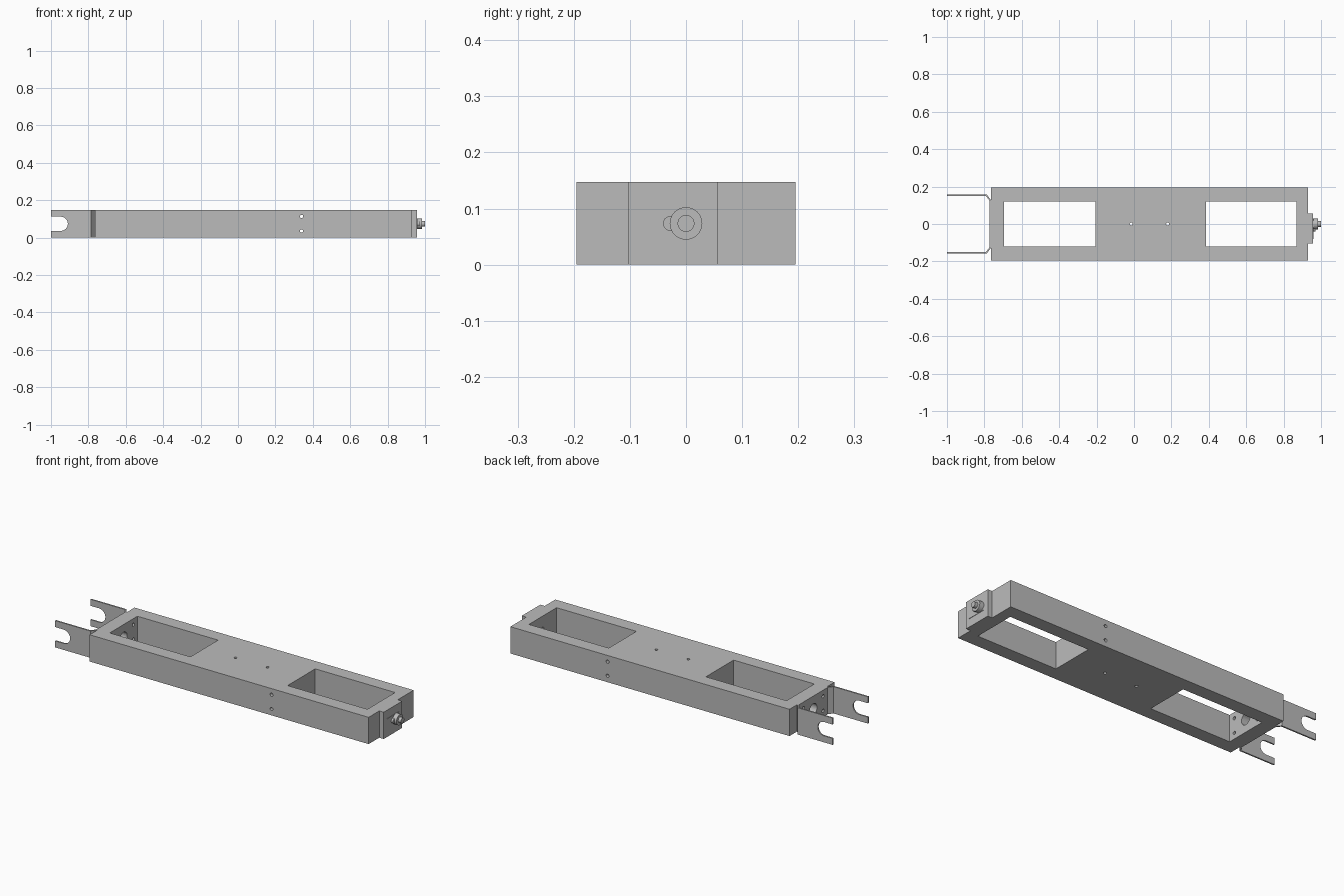
import bpy
import bmesh
import math
from mathutils import Matrix, Vector

cube = bpy.data.objects.get("Cube")
if cube:
    bpy.data.objects.remove(cube, do_unlink=True)

grey = bpy.data.materials.new("machined_grey")
grey.use_nodes = True
grey.diffuse_color = (0.5, 0.5, 0.5, 1)
grey.node_tree.nodes["Principled BSDF"].inputs["Base Color"].default_value = (0.5, 0.5, 0.5, 1)

HEIGHT = 0.147
MID = HEIGHT / 2


def finish(name, bm):
    bmesh.ops.recalc_face_normals(bm, faces=bm.faces)
    mesh = bpy.data.meshes.new(name)
    bm.to_mesh(mesh)
    bm.free()
    mesh.materials.append(grey)
    obj = bpy.data.objects.new(name, mesh)
    bpy.context.collection.objects.link(obj)
    return obj


def box(name, lo, hi):
    lo, hi = Vector(lo), Vector(hi)
    bm = bmesh.new()
    bmesh.ops.create_cube(bm, size=1)
    bmesh.ops.scale(bm, vec=hi - lo, verts=bm.verts)
    bmesh.ops.translate(bm, vec=(lo + hi) / 2, verts=bm.verts)
    return finish(name, bm)


def rod(name, start, end, radius, sides=32):
    start, end = Vector(start), Vector(end)
    axis = end - start
    turn = axis.to_track_quat('Z', 'Y').to_matrix().to_4x4()
    bm = bmesh.new()
    bmesh.ops.create_cone(bm, cap_ends=True, segments=sides, radius1=radius,
                          radius2=radius, depth=axis.length,
                          matrix=Matrix.Translation((start + end) / 2) @ turn)
    return finish(name, bm)


def extrude(name, points, direction):
    bm = bmesh.new()
    face = bm.faces.new([bm.verts.new(p) for p in points])
    new = bmesh.ops.extrude_face_region(bm, geom=[face])["geom"]
    verts = [g for g in new if isinstance(g, bmesh.types.BMVert)]
    bmesh.ops.translate(bm, vec=direction, verts=verts)
    return finish(name, bm)


def cut(target, cutters):
    for cutter in cutters:
        cutter.hide_render = True
        mod = target.modifiers.new("cut", 'BOOLEAN')
        mod.operation = 'DIFFERENCE'
        mod.solver = 'EXACT'
        mod.object = cutter
        bpy.context.view_layer.objects.active = target
        bpy.ops.object.modifier_apply(modifier=mod.name)


def smooth(obj):
    bpy.ops.object.select_all(action='DESELECT')
    obj.select_set(True)
    bpy.context.view_layer.objects.active = obj
    bpy.ops.object.shade_smooth_by_angle(angle=math.radians(30))


# Main bar
body = box("main_bar", (-0.765, -0.195, 0), (0.93, 0.195, HEIGHT))
pockets = [box("pocket_cutter", (a, -0.12, -0.1), (b, 0.12, 0.3))
           for a, b in ((-0.695, -0.205), (0.385, 0.87))]
drills = [rod("drill_cutter", (x, 0, -0.1), (x, 0, 0.3), 0.008, 16) for x in (-0.015, 0.18)]
drills += [rod("drill_cutter", (0.34, -0.3, z), (0.34, 0.3, z), 0.009, 16) for z in (0.035, 0.113)]
drills.append(rod("drill_cutter", (0.85, 0, MID), (0.945, 0, MID), 0.012, 16))

# Mounting holes shared by the end wall and the bracket
mount = [rod("mount_cutter", (-0.82, 0, MID), (-0.66, 0, MID), 0.032)]
mount += [rod("mount_cutter", (-0.82, y, MID + dz), (-0.66, y, MID + dz), 0.009, 16)
          for y in (-0.085, 0.085) for dz in (-0.04, 0.04)]
cut(body, pockets + drills + mount)

# Bracket back with angled corners
T = 0.008
half = [(-0.765, 0.128), (-0.787, 0.157), (-0.80, 0.157), (-0.80, 0.157 - T),
        (-0.791, 0.157 - T), (-0.765 - T, 0.125)]
outline = half + [(x, -y) for x, y in reversed(half)]
back = extrude("bracket_back", [(x, y, 0) for x, y in outline], (0, 0, HEIGHT))
cut(back, mount)

# Forked bracket arms
SLOT = 0.038
curve = [(-0.948 + SLOT * math.sin(a), MID - SLOT * math.cos(a))
         for a in (math.pi * i / 20 for i in range(21))]
fork = [(-0.80, HEIGHT), (-0.80, 0), (-1, 0), (-1, MID - SLOT)] + curve
fork += [(-1, MID + SLOT), (-1, HEIGHT)]
for side, y in (("left", 0.157 - T), ("right", -0.157)):
    arm = extrude(side + "_fork_arm", [(x, y, z) for x, z in fork], (0, T, 0))
    smooth(arm)

# End block with a thin cover plate
box("end_block", (0.93, -0.103, 0), (0.957, 0.057, HEIGHT))
box("cover_plate", (0.957, -0.08, 0.045), (0.959, 0.027, 0.101))

# Lock nut, its side tab and the stud
smooth(rod("stud", (0.90, 0, MID), (1.0, 0, MID), 0.015))
smooth(rod("lock_nut", (0.957, 0, MID), (0.983, 0, MID), 0.029))
smooth(rod("nut_tab", (0.957, -0.028, MID), (0.970, -0.028, MID), 0.013))

for cutter in pockets + drills + mount:
    bpy.data.objects.remove(cutter, do_unlink=True)
